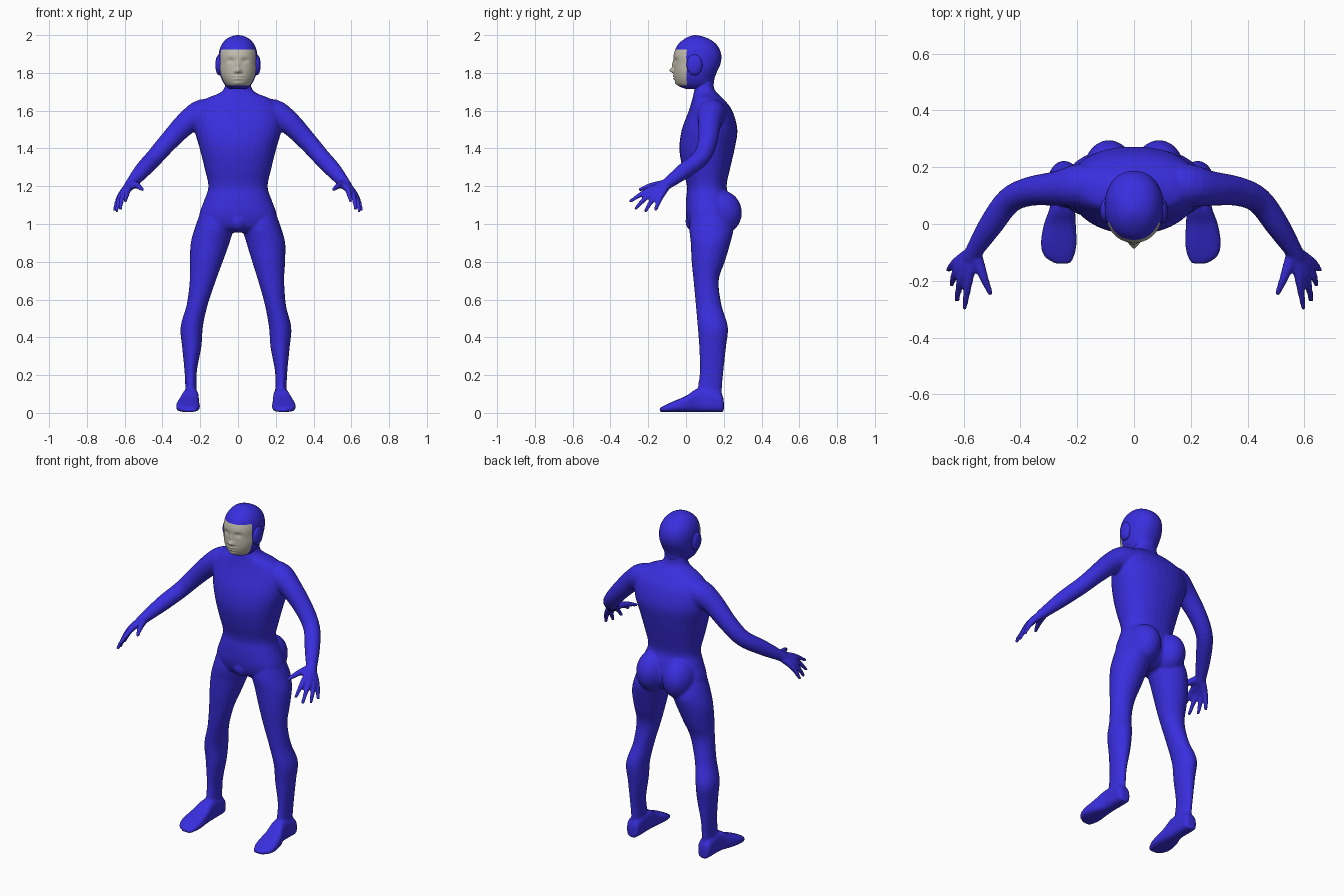
import bpy, bmesh, math
from mathutils import Vector, Matrix

if "Cube" in bpy.data.objects:
    bpy.data.objects.remove(bpy.data.objects["Cube"])


def material(name, rgb):
    m = bpy.data.materials.new(name)
    m.diffuse_color = (*rgb, 1)
    m.use_nodes = True
    m.node_tree.nodes["Principled BSDF"].inputs["Base Color"].default_value = m.diffuse_color
    return m


BLUE = material("blue suit", (0.04, 0.027, 0.73))
GREY = material("grey face", (0.53, 0.50, 0.42))


def spline(rows, steps):
    """Catmull-Rom interpolation of a list of number tuples."""
    out = []
    for i in range(len(rows) - 1):
        p = [rows[max(0, min(len(rows) - 1, i + k))] for k in (-1, 0, 1, 2)]
        for s in range(steps):
            t = s / steps
            out.append([0.5 * (2 * b + (c - a) * t + (2 * a - 5 * b + 4 * c - d) * t * t
                               + (3 * b - a - 3 * c + d) * t ** 3)
                        for a, b, c, d in zip(*p)])
    out.append(list(rows[-1]))
    return out


def loft(bm, rings):
    vs = [[bm.verts.new(p) for p in r] for r in rings]
    n = len(vs[0])
    for a, b in zip(vs, vs[1:]):
        for i in range(n):
            bm.faces.new((a[i], a[(i + 1) % n], b[(i + 1) % n], b[i]))
    bm.faces.new(vs[0][::-1])
    bm.faces.new(vs[-1])


def oval(a, b, n=2.0, segs=32):
    """Superellipse outline with radii a and b."""
    pts = []
    for i in range(segs):
        t = 2 * math.pi * i / segs
        c, s = math.cos(t), math.sin(t)
        pts.append((a * math.copysign(abs(c) ** (2 / n), c),
                    b * math.copysign(abs(s) ** (2 / n), s)))
    return pts


def column(bm, rows, n=2.0, steps=4, segs=32):
    """Stacked ovals; rows are (z, x left, x right, y front, y back)."""
    loft(bm, [[Vector(((l + r) / 2 + u, (f + k) / 2 + v, z))
               for u, v in oval((r - l) / 2, (k - f) / 2, n, segs)]
              for z, l, r, f, k in spline(rows, steps)])


def tube(bm, rows, steps=4):
    """Round limb; rows are (x, y, z, radius)."""
    pts = spline(rows, steps)
    rings = []
    for i, p in enumerate(pts):
        d = Vector(pts[min(i + 1, len(pts) - 1)][:3]) - Vector(pts[max(i - 1, 0)][:3])
        q = d.to_track_quat('Z', 'Y')
        rings.append([Vector(p[:3]) + q @ Vector((u, v, 0)) for u, v in oval(p[3], p[3], 2, 16)])
    loft(bm, rings)


def ball(bm, centre, radii):
    m = Matrix.Translation(centre) @ Matrix.Diagonal((*radii, 1))
    bmesh.ops.create_uvsphere(bm, u_segments=24, v_segments=16, radius=1, matrix=m)


def finish(bm, name, mats):
    bmesh.ops.recalc_face_normals(bm, faces=bm.faces)
    me = bpy.data.meshes.new(name)
    bm.to_mesh(me)
    bm.free()
    for m in mats:
        me.materials.append(m)
    me.polygons.foreach_set("use_smooth", [True] * len(me.polygons))
    ob = bpy.data.objects.new(name, me)
    bpy.context.collection.objects.link(ob)
    return ob


# Body: torso and neck
bm = bmesh.new()
torso = [(0.955, .10, .06, .17), (0.985, .19, .02, .22), (1.05, .205, .0, .245),
         (1.13, .177, .0, .235), (1.2, .157, .005, .215), (1.3, .178, -.02, .235),
         (1.4, .203, -.035, .258), (1.5, .23, -.022, .272), (1.6, .23, .015, .245),
         (1.66, .175, .033, .2), (1.69, .105, .04, .168), (1.72, .072, .045, .148),
         (1.78, .066, .04, .145)]
column(bm, [(z, -w, w, f, b) for z, w, f, b in torso], n=2.25)
ball(bm, (0, .045, 1.015), (.05, .048, .055))

# Limbs for one side, sharing the body mesh; the other side is mirrored
half = bmesh.new()
ball(half, (.088, .18, 1.06), (.092, .116, .12))
column(half, [(1.06, .04, .2, .03, .22), (0.98, .025, .228, .018, .25), (0.9, .045, .25, .025, .235),
              (0.8, .078, .252, .03, .205), (0.7, .112, .25, .04, .173),
              (0.57, .152, .263, .052, .188), (0.455, .175, .293, .062, .222),
              (0.35, .183, .285, .07, .212), (0.22, .207, .272, .073, .198),
              (0.12, .208, .268, .062, .19), (0.04, .208, .272, .07, .19)])

# Foot, lofted from heel to toe; rows are (y, x centre, half width, top)
foot = [(.2, .24, .024, .06), (.178, .24, .04, .105), (.07, .24, .043, .125),
        (0, .25, .056, .085), (-.07, .254, .063, .055), (-.115, .252, .052, .034),
        (-.14, .24, .026, .02)]
loft(half, [[Vector((x + u, y, .005 + h / 2 + v)) for u, v in oval(w, h / 2, 3)]
            for y, x, w, h in spline(foot, 4)])

# Arm
tube(half, [(.1, .14, 1.585, .075), (.19, .135, 1.583, .077), (.27, .125, 1.537, .062),
            (.365, .115, 1.44, .052), (.44, .082, 1.355, .047),
            (.505, -.005, 1.285, .043), (.563, -.095, 1.217, .031), (.577, -.12, 1.2, .028)])

# Fingers and thumb: knuckle then tip
for knuckle, tip in [((.583, -.2, 1.178), (.597, -.3, 1.117)),
                     ((.607, -.187, 1.163), (.624, -.272, 1.076)),
                     ((.622, -.163, 1.15), (.644, -.217, 1.064)),
                     ((.627, -.135, 1.143), (.655, -.163, 1.07))]:
    tube(half, [(.568, -.1, 1.21, .025), (*knuckle, .0165), (*tip, .009)], 6)
tube(half, [(.56, -.1, 1.213, .024), (.532, -.18, 1.203, .017), (.503, -.25, 1.18, .009)], 6)

side = bpy.data.meshes.new("side")
half.to_mesh(side)
half.free()
bm.from_mesh(side)
side.transform(Matrix.Diagonal((-1, 1, 1, 1)))
bm.from_mesh(side)
bpy.data.meshes.remove(side)

# The stance leans slightly to one side at the feet
for v in bm.verts:
    if v.co.z < 0.9:
        v.co.x -= 0.011 * min(1, (0.9 - v.co.z) / 0.4)

body = finish(bm, "suited_body", [BLUE])
mod = body.modifiers.new("fuse", 'REMESH')
mod.mode = 'VOXEL'
mod.voxel_size = 0.0075
mod.use_smooth_shade = True
mod = body.modifiers.new("soften", 'SMOOTH')
mod.factor = 0.5
mod.iterations = 4

# Head with a hood
bm = bmesh.new()
head = [(1.715, .045, .0, .13), (1.728, .06, -.035, .14), (1.745, .075, -.052, .147),
        (1.775, .09, -.061, .152), (1.81, .1, -.064, .166), (1.85, .103, -.064, .183),
        (1.89, .103, -.066, .187), (1.925, .097, -.056, .178), (1.955, .083, -.038, .157),
        (1.98, .06, -.008, .122), (1.994, .032, .02, .085), (2.0, .006, .042, .055)]
column(bm, [(z, -w, w, f, b) for z, w, f, b in head], n=2.15, steps=6, segs=96)

# Facial relief: (x, z, x spread, z spread, forward push)
relief = [(0, 1.812, .013, .012, .022), (0, 1.84, .009, .022, .011),
          (.038, 1.866, .016, .010, -.012), (-.038, 1.866, .016, .010, -.012),
          (0, 1.782, .024, .005, .010), (0, 1.768, .02, .005, .009),
          (0, 1.775, .026, .0025, -.004), (0, 1.745, .02, .01, .006),
          (.014, 1.806, .007, .007, .007), (-.014, 1.806, .007, .007, .007),
          (.038, 1.866, .011, .005, .006), (-.038, 1.866, .011, .005, .006)]
for v in bm.verts:
    if v.co.y < 0.02:
        v.co.y -= sum(d * math.exp(-((v.co.x - x) / sx) ** 2 - ((v.co.z - z) / sz) ** 2)
                      for x, z, sx, sz, d in relief)

# Face opening of the hood
for f in bm.faces:
    c = f.calc_center_median()
    f.material_index = int(c.y < 0.004 and 1.734 < c.z < 1.924)
finish(bm, "head", [BLUE, GREY])

# Covered ears
bm = bmesh.new()
for s in (-1, 1):
    ball(bm, (s * .1, .045, 1.842), (.02, .042, .055))
finish(bm, "ear_covers", [BLUE])
